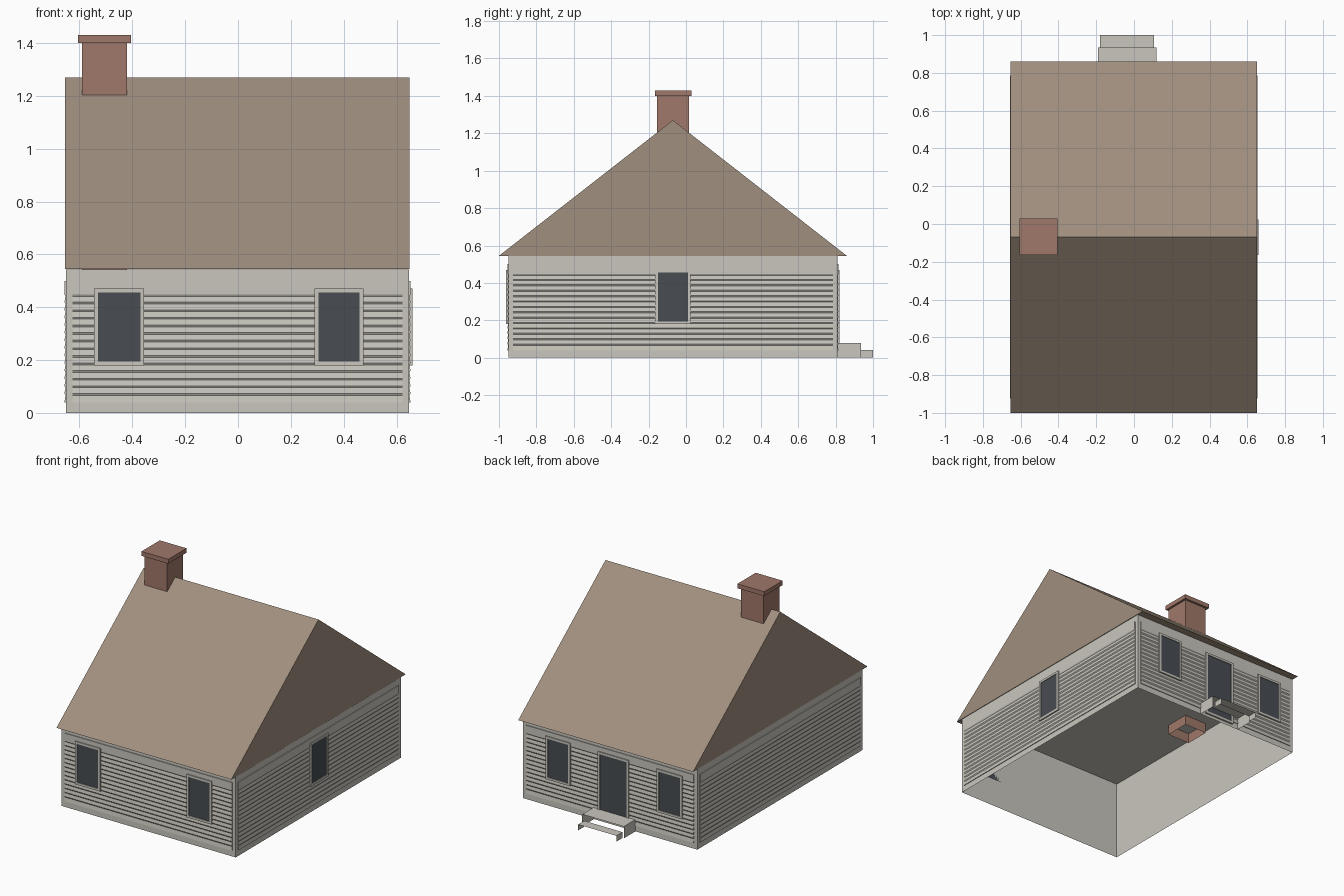
import bpy, bmesh

if "Cube" in bpy.data.objects:
    bpy.data.objects.remove(bpy.data.objects["Cube"])


def material(name, rgb):
    lin = [((c / 255 + 0.055) / 1.055) ** 2.4 for c in rgb] + [1.0]
    m = bpy.data.materials.new(name)
    m.use_nodes = True
    m.diffuse_color = lin
    bsdf = m.node_tree.nodes["Principled BSDF"]
    bsdf.inputs["Base Color"].default_value = lin
    bsdf.inputs["Roughness"].default_value = 0.9
    return m


WALL = material("pale_grey_paint", (201, 198, 189))
ROOF = material("brown_shingle", (160, 143, 126))
BRICK = material("red_brick", (160, 120, 106))
GLASS = material("dark_glass", (72, 77, 82))

# Wall extents and shared heights
X0, X1, Y0, Y1 = -0.652, 0.648, -0.95, 0.81
EAVE = 0.545


def finish(name, bm, mat):
    mesh = bpy.data.meshes.new(name)
    bm.to_mesh(mesh)
    bm.free()
    mesh.materials.append(mat)
    ob = bpy.data.objects.new(name, mesh)
    bpy.context.collection.objects.link(ob)
    return ob


def box(name, lo, hi, mat, open_bottom=False):
    bm = bmesh.new()
    bmesh.ops.create_cube(bm, size=1)
    for v in bm.verts:
        v.co = [lo[i] if v.co[i] < 0 else hi[i] for i in range(3)]
    if open_bottom:
        down = [f for f in bm.faces if f.normal.z < -0.5]
        bmesh.ops.delete(bm, geom=down, context='FACES_ONLY')
    return finish(name, bm, mat)


def sweep(name, profile, place, a, b, mat, closed=True):
    """Extrude a profile from a to b; place(p, q, t) gives the 3D point."""
    bm = bmesh.new()
    rings = [[bm.verts.new(place(p, q, t)) for p, q in profile] for t in (a, b)]
    n = len(profile)
    for i in range(n if closed else n - 1):
        j = (i + 1) % n
        bm.faces.new((rings[0][i], rings[0][j], rings[1][j], rings[1][i]))
    if closed:
        bm.faces.new(rings[0])
        bm.faces.new(rings[1])
    bmesh.ops.recalc_face_normals(bm, faces=bm.faces)
    return finish(name, bm, mat)


# Each side maps (distance out of wall, height, position along wall) to space
SIDES = {
    "front": lambda d, z, u: (u, Y0 - d, z),
    "back": lambda d, z, u: (u, Y1 + d, z),
    "left": lambda d, z, u: (X1 + d, u, z),
    "right": lambda d, z, u: (X0 - d, u, z),
}


def plate(name, side, u0, u1, z0, z1, depth, mat):
    a, b = SIDES[side](0, z0, u0), SIDES[side](depth, z1, u1)
    lo = [min(p, q) for p, q in zip(a, b)]
    hi = [max(p, q) for p, q in zip(a, b)]
    return box(name, lo, hi, mat)


def opening(name, side, u0, u1, z0, z1, rim=0.015):
    plate(name + "_pane", side, u0 + rim, u1 - rim, z0 + rim, z1 - rim, 0.007, GLASS)
    for part, a, b, c, d in (
        ("left_jamb", u0, u0 + rim, z0, z1),
        ("right_jamb", u1 - rim, u1, z0, z1),
        ("sill", u0 + rim, u1 - rim, z0, z0 + rim),
        ("head", u0 + rim, u1 - rim, z1 - rim, z1),
    ):
        plate(f"{name}_{part}", side, a, b, c, d, 0.012, WALL)


# House body, open underneath
box("house_walls", (X0, Y0, 0), (X1, Y1, EAVE - 0.002), WALL, open_bottom=True)

# Lapped siding on every wall
lap = [(0, 0.04), (0.005, 0.04)]
for i in range(14):
    z = 0.07 + 0.0288 * i
    lap += [(0.001, z - 0.0035), (0.005, z + 0.0035)]
lap += [(0.005, 0.50), (0, 0.50)]
for side, place in SIDES.items():
    u0, u1 = (X0, X1) if side in ("front", "back") else (Y0, Y1)
    sweep(side + "_siding", lap, place, u0 + 0.025, u1 - 0.025, WALL)

# Windows and door
for side in ("front", "back"):
    opening(side + "_window_a", side, -0.545, -0.355, 0.18, 0.47)
    opening(side + "_window_b", side, 0.29, 0.475, 0.18, 0.47)
opening("left_window", "left", -0.165, 0.025, 0.18, 0.47)
opening("back_door", "back", -0.145, 0.085, 0.02, 0.47)

# Gabled roof
gable = [(-1.0, EAVE), (0.86, EAVE), (-0.07, 1.27)]
sweep("roof", gable, lambda y, z, x: (x, y, z), -0.655, 0.65, ROOF)

# Chimney shaft and cap
box("chimney_shaft", (-0.59, -0.155, 0.475), (-0.42, 0.015, 1.405), BRICK, open_bottom=True)
box("chimney_cap", (-0.605, -0.165, 1.40), (-0.405, 0.03, 1.43), BRICK)

# Back steps: treads with side cheeks and no risers
for name, a, b, h, y0, y1 in (
    ("upper_step", -0.19, 0.12, 0.08, Y1, 0.935),
    ("lower_step", -0.18, 0.105, 0.04, 0.935, 1.0),
):
    arch = [(a, 0), (a, h), (b, h), (b, 0)]
    step = sweep(name, arch, lambda x, z, y: (x, y, z), y0, y1, WALL, closed=False)
    if step.data.polygons[1].normal.z < 0:
        step.data.flip_normals()
